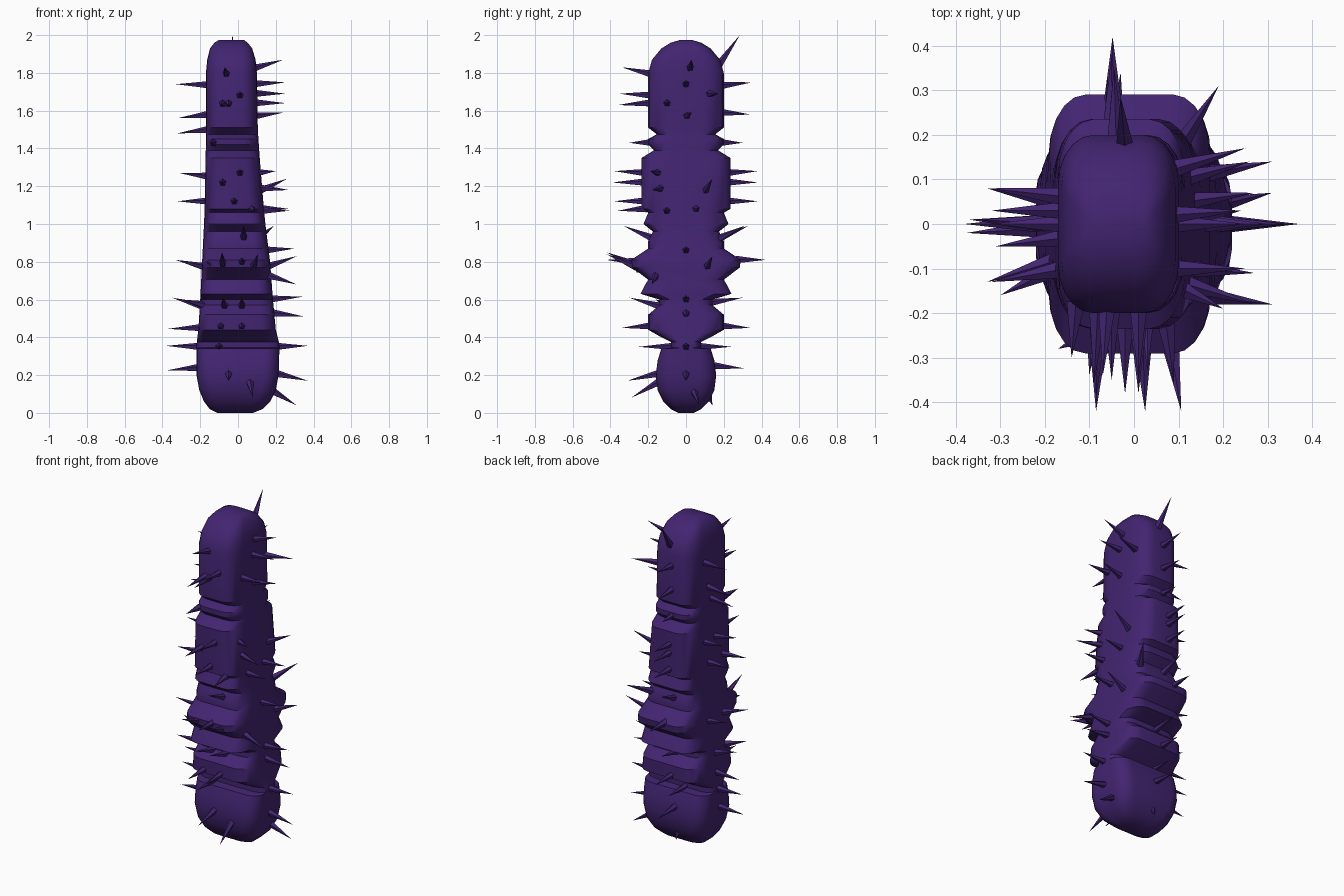
import bpy, bmesh, math
from mathutils import Vector

purple = bpy.data.materials.new("deep purple")
purple.diffuse_color = (0.055, 0.018, 0.165, 1)

# Ring stations: height, half depth (ridges and grooves)
DEPTH = [(0.0, .04), (.02, .08), (.06, .12), (.12, .15), (.2, .16), (.28, .15), (.34, .13),
         (.345, .08), (.375, .08), (.40, .13), (.44, .2), (.52, .2), (.57, .14), (.60, .14),
         (.63, .24), (.68, .215), (.705, .2), (.77, .285), (.81, .29), (.87, .2), (.91, .2),
         (.96, .175), (1.0, .225), (1.06, .2), (1.08, .235), (1.35, .235), (1.39, .17),
         (1.42, .2), (1.45, .2), (1.475, .155), (1.51, .2), (1.8, .2), (1.87, .18),
         (1.93, .13), (1.96, .08), (1.975, .03)]
# Width stations: height, left x, right x
WIDTH = [(0, -.11, .08), (.02, -.15, .13), (.06, -.18, .17), (.12, -.205, .20), (.2, -.22, .215),
         (.36, -.22, .22), (.44, -.21, .20), (.6, -.2, .185), (.8, -.19, .17), (1, -.18, .145),
         (1.2, -.172, .125), (1.5, -.17, .105), (1.8, -.17, .1), (1.9, -.16, .09),
         (1.95, -.14, .065), (1.975, -.1, .03)]


def sample(table, z, col):
    if z <= table[0][0]:
        return table[0][col]
    for a, b in zip(table, table[1:]):
        if z <= b[0]:
            t = (z - a[0]) / (b[0] - a[0])
            return a[col] + t * (b[col] - a[col])
    return table[-1][col]


def make_object(name, bm):
    bmesh.ops.recalc_face_normals(bm, faces=bm.faces)
    me = bpy.data.meshes.new(name)
    bm.to_mesh(me)
    bm.free()
    me.materials.append(purple)
    ob = bpy.data.objects.new(name, me)
    bpy.context.collection.objects.link(ob)
    return ob


def ring(z, hy):
    """Rounded rectangle, six points per corner."""
    l, r = sample(WIDTH, z, 1), sample(WIDTH, z, 2)
    cx, hx = (l + r) / 2, (r - l) / 2
    rx, ry = min(.08, hx * .6), min(.13, hy * .55)
    pts = []
    for k, (sx, sy) in enumerate([(1, 1), (-1, 1), (-1, -1), (1, -1)]):
        for i in range(6):
            a = math.pi / 2 * (k + i / 5)
            pts.append((cx + sx * (hx - rx) + rx * math.cos(a),
                        sy * (hy - ry) + ry * math.sin(a), z))
    return pts


# Ridged body, lofted through the rings
bm = bmesh.new()
loops = [[bm.verts.new(p) for p in ring(z, hy)] for z, hy in DEPTH]
for a, b in zip(loops, loops[1:]):
    for i in range(len(a)):
        j = (i + 1) % len(a)
        bm.faces.new((a[i], a[j], b[j], b[i]))
bm.faces.new(loops[0][::-1])
bm.faces.new(loops[-1])
body = make_object("ridged_body", bm)
bpy.context.view_layer.objects.active = body
body.select_set(True)
bpy.ops.object.shade_smooth_by_angle(angle=math.radians(30))

# Spikes per side: sideways base, base height, sideways tip, tip reach, tip height
LEFT = [(.06, 1.735, .08, .33, 1.74), (.03, 1.58, .03, .32, 1.56), (0, 1.5, 0, .32, 1.48),
        (-.03, 1.25, -.05, .31, 1.27), (.06, 1.25, .08, .31, 1.27), (-.1, 1.12, -.13, .32, 1.12),
        (.03, 1.12, .03, .32, 1.12), (-.08, .77, -.13, .33, .81), (.05, .77, .08, .33, .81),
        (-.1, .57, -.16, .3, .6), (0, .56, .01, .35, .61), (0, .45, .01, .37, .445),
        (0, .35, 0, .38, .355), (-.01, .24, -.02, .375, .225)]
RIGHT = [(.02, 1.82, .03, .24, 1.87), (0, 1.74, 0, .25, 1.75), (.12, 1.69, .17, .25, 1.69),
         (-.1, 1.64, -.1, .25, 1.64), (0, 1.57, .03, .24, 1.59), (-.14, 1.27, -.19, .2, 1.28),
         (.1, 1.17, .14, .26, 1.24), (-.13, 1.19, -.18, .27, 1.18), (.05, 1.08, .07, .27, 1.08),
         (-.1, 1.07, -.11, .27, 1.07), (0, .86, 0, .3, .87), (.11, .77, .14, .31, .83),
         (-.16, .73, -.18, .31, .68), (0, .6, 0, .34, .615), (0, .53, 0, .35, .51),
         (0, .35, 0, .37, .355), (0, .21, 0, .37, .17), (.04, .12, .07, .31, .04)]
FRONT = [(-.06, 1.79, -.07, .34, 1.83), (-.08, 1.64, -.09, .36, 1.63), (-.05, 1.64, -.05, .35, 1.63),
         (.01, 1.68, .01, .35, 1.69), (-.13, 1.43, -.14, .3, 1.43), (.01, 1.27, .01, .38, 1.28),
         (-.08, 1.22, -.085, .39, 1.22), (-.02, 1.12, -.02, .38, 1.12), (.07, 1.08, .09, .36, 1.07),
         (.03, .92, .03, .33, .99), (-.08, .78, -.085, .42, .85), (.02, .8, .025, .42, .81),
         (.08, .77, .106, .42, .84), (-.07, .56, -.08, .3, .61), (.02, .56, .02, .3, .61),
         (-.09, .46, -.1, .34, .45), (.02, .46, .02, .34, .45), (-.1, .35, -.1, .25, .35),
         (-.1, .76, -.17, .28, .8), (-.05, .21, -.05, .31, .17), (.06, .17, .08, .29, .08)]
BACK = [(-.02, 1.83, -.03, .285, 2.0), (-.04, 1.73, -.045, .35, 1.75), (-.04, 1.59, -.045, .34, 1.58),
        (-.04, 1.43, -.05, .3, 1.43), (-.05, 1.27, -.05, .38, 1.28), (-.05, 1.22, -.05, .38, 1.22),
        (-.05, 1.12, -.05, .38, 1.12), (-.05, .92, -.06, .33, .99), (.1, .92, .19, .31, .99),
        (-.048, .81, -.048, .42, .81), (-.04, .58, -.04, .3, .61), (-.04, .46, -.03, .34, .45),
        (-.05, .35, -.05, .24, .35), (-.03, .25, -.03, .31, .235), (-.03, .1, -.03, .14, .04)]


def add_spikes(name, specs, place):
    bm = bmesh.new()
    for u, z, tu, reach, tz in specs:
        tip = Vector(place(tu, reach, tz))
        base = Vector(place(u, surface(name, z) - .025, z))
        d = tip - base
        side = d.cross(Vector((0, 0, 1))).normalized()
        up = side.cross(d).normalized()
        rad = .022 + .03 * max(0, d.length - .17)
        foot = [bm.verts.new(base + rad * (side * math.cos(a) + up * math.sin(a)))
                for a in (math.tau * i / 5 + .3 for i in range(5))]
        top = bm.verts.new(tip)
        bm.faces.new(foot)
        for i in range(5):
            bm.faces.new((foot[i], foot[(i + 1) % 5], top))
    make_object(name, bm)


def surface(name, z):
    if name == "left_spikes":
        return -sample(WIDTH, z, 1)
    if name == "right_spikes":
        return sample(WIDTH, z, 2)
    return sample(DEPTH, z, 1)


add_spikes("left_spikes", LEFT, lambda u, r, z: (-r, u, z))
add_spikes("right_spikes", RIGHT, lambda u, r, z: (r, u, z))
add_spikes("front_spikes", FRONT, lambda u, r, z: (u, -r, z))
add_spikes("back_spikes", BACK, lambda u, r, z: (u, r, z))
